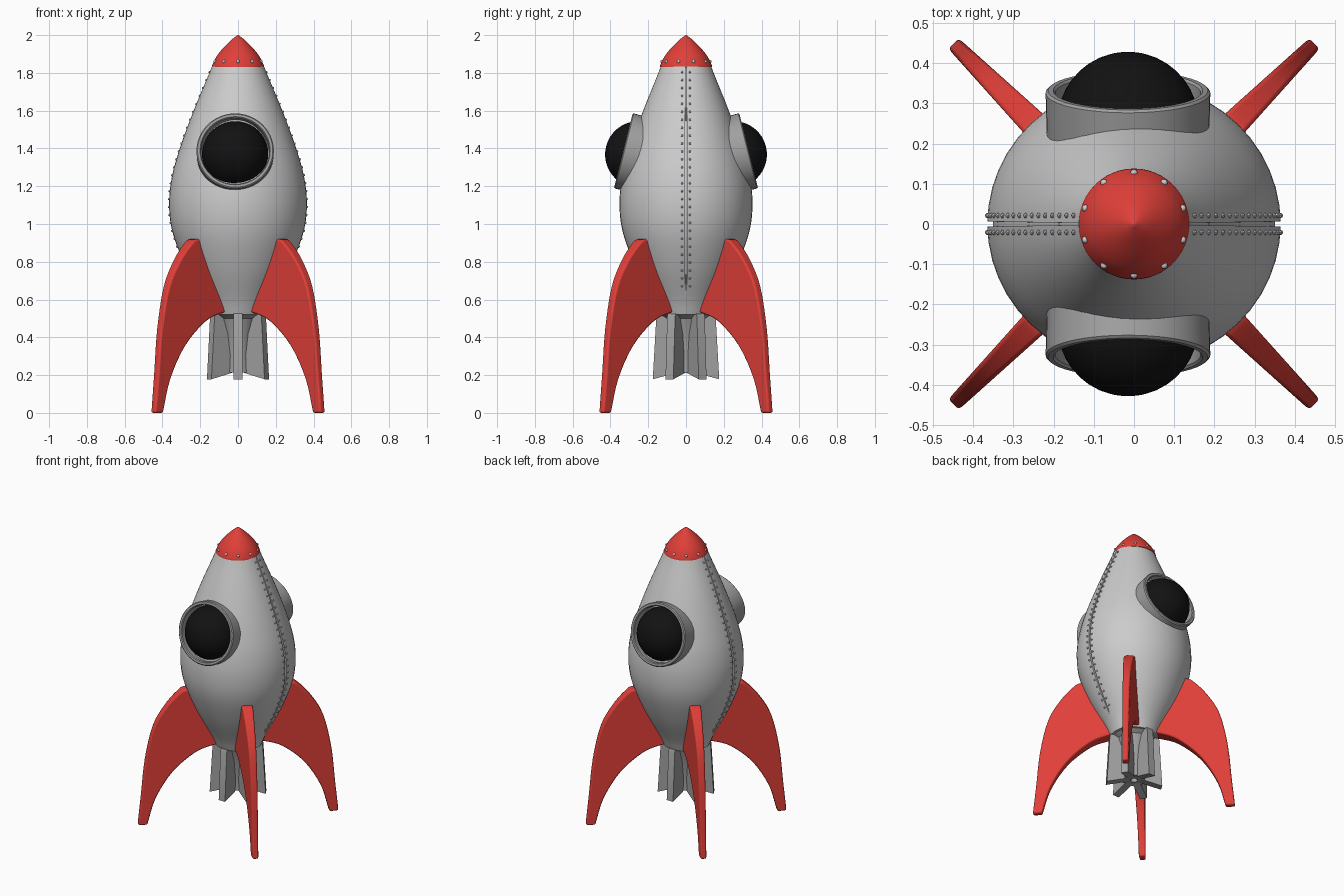
import bpy, bmesh, math
from mathutils import Matrix, Vector

if "Cube" in bpy.data.objects:
    bpy.data.objects.remove(bpy.data.objects["Cube"])

def material(name, rgb):
    m = bpy.data.materials.new(name)
    m.diffuse_color = (*rgb, 1)
    m.use_nodes = True
    m.node_tree.nodes["Principled BSDF"].inputs["Base Color"].default_value = m.diffuse_color
    return m

RED = material("red_paint", (0.75, 0.05, 0.04))
BLACK = material("black_glass", (0.006, 0.006, 0.006))
DARK = material("dark_grey", (0.35, 0.35, 0.35))

def finish(name, bm, mat=None, angle=35, matrix=None):
    if matrix:
        bm.transform(matrix)
    bmesh.ops.recalc_face_normals(bm, faces=bm.faces[:])
    me = bpy.data.meshes.new(name)
    bm.to_mesh(me)
    bm.free()
    ob = bpy.data.objects.new(name, me)
    bpy.context.collection.objects.link(ob)
    if mat:
        me.materials.append(mat)
    bpy.ops.object.select_all(action='DESELECT')
    ob.select_set(True)
    bpy.context.view_layer.objects.active = ob
    bpy.ops.object.shade_smooth_by_angle(angle=math.radians(angle))
    return ob

def curve(pts, n=5):
    """Smooth Catmull-Rom line through a few 2D points."""
    p = [Vector(q) for q in pts]
    p = [2 * p[0] - p[1]] + p + [2 * p[-1] - p[-2]]
    out = []
    for a, b, c, d in zip(p, p[1:], p[2:], p[3:]):
        for i in range(n):
            t = i / n
            out.append(0.5 * (2 * b + (c - a) * t + (2 * a - 5 * b + 4 * c - d) * t ** 2
                              + (3 * b - a - 3 * c + d) * t ** 3))
    return out + [p[-2]]

def revolve(profile, angles, closed=False, radius=lambda r, z, i: r):
    """Lathe a (radius, height) profile around z."""
    bm = bmesh.new()
    rings = []
    for r, z in profile:
        rings.append([bm.verts.new((radius(r, z, i) * math.cos(a), radius(r, z, i) * math.sin(a), z))
                      for i, a in enumerate(angles)])
    n = len(angles)
    pairs = list(zip(rings, rings[1:])) + ([(rings[-1], rings[0])] if closed else [])
    for lo, hi in pairs:
        for i in range(n):
            j = (i + 1) % n
            bm.faces.new((lo[i], lo[j], hi[j], hi[i]))
    if not closed:
        bm.faces.new(rings[0])
        bm.faces.new(rings[-1])
    return bm

def circle(n):
    return [2 * math.pi * i / n for i in range(n)]

def plate(outline, half):
    """Upright plate in the xz plane; half(x) is its half thickness."""
    bm = bmesh.new()
    a, b = ([bm.verts.new((x, s * half(x), z)) for x, z in outline] for s in (-1, 1))
    bm.faces.new(a)
    bm.faces.new(b)
    for i in range(len(a)):
        j = (i + 1) % len(a)
        bm.faces.new((a[i], a[j], b[j], b[i]))
    return bm

def mirror_y(ob):
    m = ob.modifiers.new("mirror", 'MIRROR')
    m.use_axis = (False, True, False)

# Hull with a narrow groove down each side
hull = curve([(0.15, 0.52), (0.185, 0.6), (0.275, 0.77), (0.345, 0.95), (0.365, 1.1),
              (0.35, 1.25), (0.305, 1.41), (0.235, 1.6), (0.16, 1.78), (0.138, 1.835)])
DEPTH = 0.965
angles, groove = [], set()
for k in range(48):
    a = 2 * math.pi * k / 48
    if k % 24 == 0:
        groove |= {len(angles) + 1, len(angles) + 2}
        angles += [a + d for d in (-0.018, -0.017, 0.017, 0.018)]
    else:
        angles.append(a)
bm = revolve(hull, angles, radius=lambda r, z, i: r - 0.014 if i in groove and z > 0.63 else r)
finish("hull", bm, matrix=Matrix.Diagonal((1, DEPTH, 1, 1)))

def hull_radius(z):
    for a, b in zip(hull, hull[1:]):
        if a.y <= z <= b.y:
            return a.x + (b.x - a.x) * (z - a.y) / (b.y - a.y)
    return hull[-1].x

# Rivets beside both grooves
bm = bmesh.new()
for k in range(28):
    z = 0.67 + k * 0.042
    for sx in (-1, 1):
        for sy in (-1, 1):
            bmesh.ops.create_icosphere(bm, subdivisions=1, radius=0.007, matrix=Matrix.Translation(
                (sx * hull_radius(z), sy * 0.021, z)))
finish("hull_rivets", bm)

# Nose cone and its rivets
nose = [(0.13, 1.828), (0.138, 1.832)] + curve(
    [(0.137, 1.84), (0.115, 1.885), (0.08, 1.93), (0.035, 1.975), (0.002, 2.0)], 4)
finish("nose_cone", revolve(nose, circle(48)), RED, 50)
bm = bmesh.new()
for k in range(10):
    a = math.pi / 2 + k * math.pi / 5
    bmesh.ops.create_icosphere(bm, subdivisions=2, radius=0.009, matrix=Matrix.Translation(
        (0.127 * math.cos(a), 0.127 * math.sin(a), 1.86)))
finish("nose_rivets", bm)

# Tilted portholes, front mirrored to back
tilt = Matrix.Translation((-0.015, -0.332, 1.388)) @ Matrix.Rotation(math.radians(76), 4, 'X')
frame = [(0.2, -0.2), (0.205, -0.006), (0.199, 0), (0.186, 0), (0.181, -0.006), (0.176, -0.2)]
mirror_y(finish("window_frame", revolve(frame, circle(48), closed=True), DARK, matrix=tilt))
bm = bmesh.new()
bmesh.ops.create_uvsphere(bm, u_segments=40, v_segments=20, radius=0.176,
                          matrix=Matrix.Translation((0, 0, -0.082)))
mirror_y(finish("window_glass", bm, BLACK, matrix=tilt))

# Four curved fins on the diagonals
outer = curve([(0.2, 0.91), (0.33, 0.92), (0.385, 0.89), (0.465, 0.8), (0.54, 0.665),
               (0.59, 0.445), (0.615, 0.2), (0.636, 0.0)], 4)
inner = curve([(0.578, 0.0), (0.525, 0.18), (0.42, 0.355), (0.28, 0.48), (0.17, 0.525), (0.1, 0.535)], 4)
for k in range(4):
    bm = plate(outer + inner, lambda x: 0.034 - (x - 0.35) * 0.055)
    fin = finish(f"fin_{k + 1}", bm, RED, 40,
                 Matrix.Rotation(math.pi / 4 + k * math.pi / 2, 4, 'Z'))
    bev = fin.modifiers.new("bevel", 'BEVEL')
    bev.width = 0.01
    bev.segments = 3
    bev.limit_method = 'ANGLE'
    bev.angle_limit = math.radians(40)

# Engine core with six radial vanes
core = [(0.14, 0.525), (0.105, 0.5), (0.08, 0.42), (0.066, 0.3), (0.07, 0.215),
        (0.022, 0.215), (0.022, 0.27)]
finish("engine_core", revolve(core, circle(24)), DARK)
vane = [(0.035, 0.525), (0.15, 0.525), (0.157, 0.51), (0.176, 0.178), (0.04, 0.215)]
for k in range(6):
    finish(f"engine_vane_{k + 1}", plate(vane, lambda x: 0.024), DARK,
           matrix=Matrix.Rotation(math.pi / 2 + k * math.pi / 3, 4, 'Z'))
